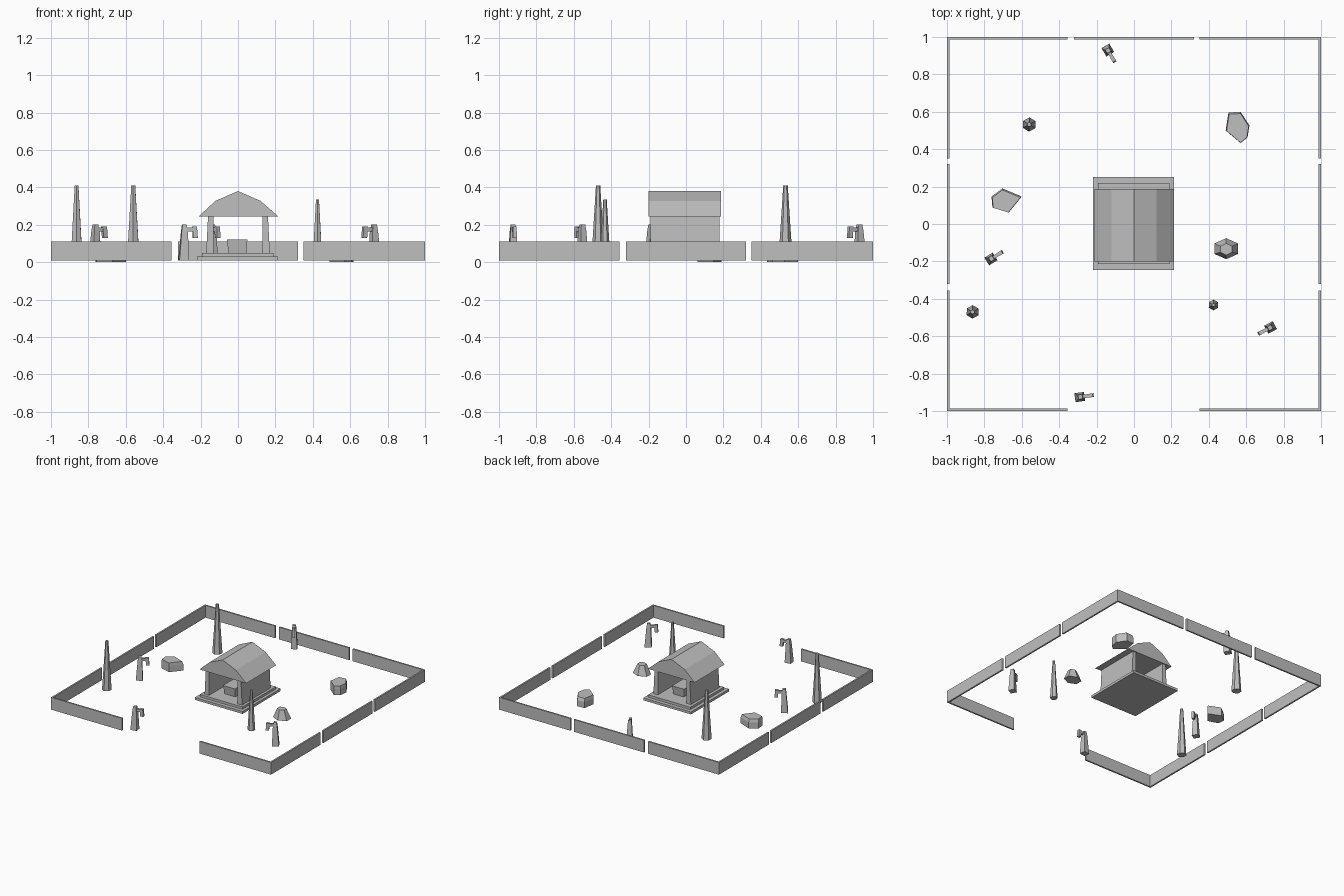
import bpy
from math import atan2, cos, sin, tau
from mathutils import Matrix

cube = bpy.data.objects.get("Cube")
if cube:
    bpy.data.objects.remove(cube)

stone = bpy.data.materials.new("grey_stone")
stone.use_nodes = True
GREY = (0.52, 0.52, 0.52, 1)
stone.diffuse_color = GREY
stone.node_tree.nodes["Principled BSDF"].inputs["Base Color"].default_value = GREY

GROUND = 0.01


def loft(name, rings):
    """Closed solid through rings that have equal point counts."""
    n = len(rings[0])
    verts = [p for ring in rings for p in ring]
    faces = [tuple(reversed(range(n))), tuple(range(len(verts) - n, len(verts)))]
    for r in range(len(rings) - 1):
        for i in range(n):
            a, b = r * n + i, r * n + (i + 1) % n
            faces.append((a, b, b + n, a + n))
    mesh = bpy.data.meshes.new(name)
    mesh.from_pydata(verts, [], faces)
    mesh.materials.append(stone)
    obj = bpy.data.objects.new(name, mesh)
    bpy.context.collection.objects.link(obj)
    return obj


def rect(x0, x1, y0, y1, z):
    return [(x0, y0, z), (x1, y0, z), (x1, y1, z), (x0, y1, z)]


def box(name, x0, x1, y0, y1, z0, z1):
    return loft(name, [rect(x0, x1, y0, y1, z0), rect(x0, x1, y0, y1, z1)])


def hexagon(x, y, z, rx, ry, turn=0):
    return [(x + rx * cos(turn + tau * i / 6), y + ry * sin(turn + tau * i / 6), z)
            for i in range(6)]


# Boundary walls: three panels a side, with the entrance left open in front
T, TOP = 0.013, 0.11
panels = [(-1, -0.355), (-0.32, 0.32), (0.35, 1)]
for i, (a, b) in enumerate(panels):
    box(f"back_wall_{i}", a, b, 1 - T, 1, GROUND, TOP)
    if i != 1:
        box(f"front_wall_{i}", a, b, -1, T - 1, GROUND, TOP)
    box(f"left_wall_{i}", 1 - T, 1, a, b, GROUND, TOP)
    box(f"right_wall_{i}", -1, T - 1, a, b, GROUND, TOP)

# Pavilion: two steps, leaning side walls, altar and faceted roof
box("lower_step", -0.22, 0.213, -0.245, 0.25, GROUND, 0.03)
box("upper_step", -0.193, 0.19, -0.215, 0.22, 0.03, 0.05)
for side, name in ((1, "left"), (-1, "right")):
    low = sorted((side * 0.13, side * 0.17))
    high = sorted((side * 0.13, side * 0.16))
    loft(f"pavilion_{name}_wall", [rect(*low, -0.19, 0.18, 0.05),
                                   rect(*high, -0.19, 0.18, 0.25)])
loft("altar", [rect(-0.05, 0.045, -0.1, 0.1, 0.05),
               rect(-0.06, 0.05, -0.11, 0.11, 0.12)])
profile = [(-0.21, 0.245), (-0.12, 0.328), (0, 0.38), (0.12, 0.328), (0.215, 0.245)]
profile.reverse()
loft("roof", [[(x, y, z) for x, z in profile] for y in (-0.2, 0.188)])

# Tapered hexagonal pillars
for i, (x, y, top, r) in enumerate([(-0.863, -0.47, 0.41, 0.036),
                                    (-0.56, 0.532, 0.41, 0.038),
                                    (0.425, -0.433, 0.335, 0.029)]):
    loft(f"pillar_{i}", [hexagon(x, y, GROUND, r, r, 0.5),
                         hexagon(x, y, top, r * 0.32, r * 0.32, 0.5)])

# Posts with a hooked arm, each turned towards its arm tip
for i, (x, y, tx, ty) in enumerate([(-0.765, -0.187, -0.70, -0.147),
                                    (-0.29, -0.925, -0.22, -0.915),
                                    (0.73, -0.553, 0.665, -0.588),
                                    (-0.14, 0.93, -0.105, 0.87)]):
    parts = [
        loft(f"post_{i}", [rect(-0.026, 0.026, -0.024, 0.024, GROUND),
                           rect(-0.013, 0.02, -0.016, 0.016, 0.165),
                           rect(-0.008, 0.014, -0.012, 0.012, 0.2)]),
        box(f"arm_{i}", 0.01, 0.07, -0.009, 0.009, 0.165, 0.185),
        loft(f"hook_{i}", [rect(0.05, 0.075, -0.01, 0.01, 0.13),
                           rect(0.045, 0.07, -0.01, 0.01, 0.19)])]
    place = Matrix.Translation((x, y, 0)) @ Matrix.Rotation(atan2(ty - y, tx - x), 4, "Z")
    for part in parts:
        part.data.transform(place)

# Flat-topped boulders
outlines = [
    [(-0.762, 0.147), (-0.757, 0.088), (-0.67, 0.061), (-0.60, 0.147), (-0.703, 0.19)],
    [(0.505, 0.596), (0.49, 0.50), (0.57, 0.433), (0.607, 0.463), (0.617, 0.527), (0.57, 0.60)],
]
for i, outline in enumerate(outlines):
    cx = sum(p[0] for p in outline) / len(outline)
    cy = sum(p[1] for p in outline) / len(outline)
    rings = [[(cx + (x - cx) * s, cy + (y - cy) * s - drop, z) for x, y in outline]
             for s, drop, z in ((1, 0, 0), (1, 0, 0.05), (0.93, 0.004, 0.075))]
    loft(f"boulder_{i}", rings)
loft("cut_stone", [hexagon(0.493, -0.132, GROUND, 0.073, 0.056, tau / 12),
                   hexagon(0.493, -0.135, 0.088, 0.036, 0.032, tau / 12)])
